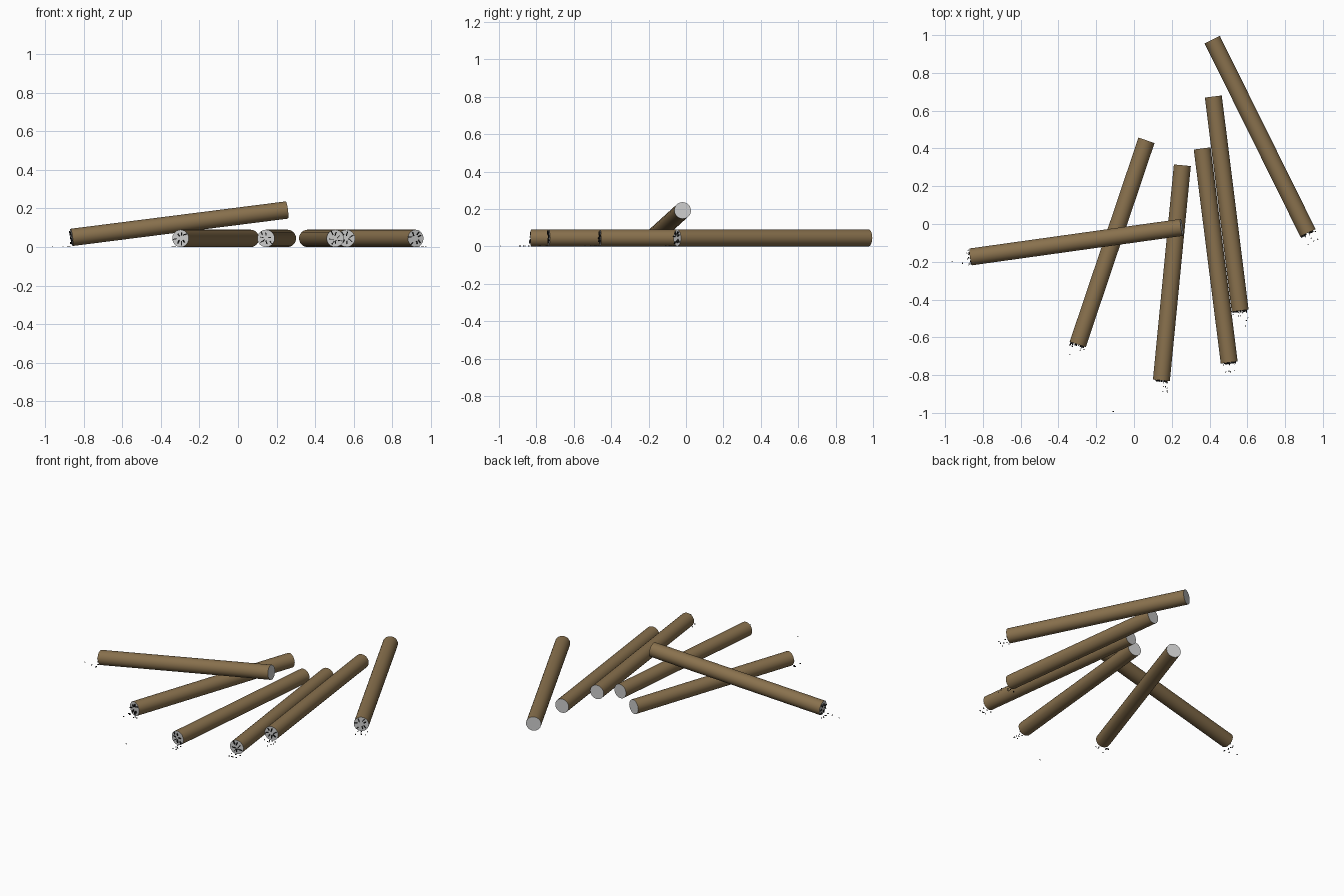
import bpy, bmesh, math, random
from mathutils import Vector, Matrix

if "Cube" in bpy.data.objects:
    bpy.data.objects.remove(bpy.data.objects["Cube"])

random.seed(4)
R, SIDES = 0.045, 24


def material(name, rgb):
    m = bpy.data.materials.new(name)
    m.diffuse_color = (*rgb, 1)
    m.use_nodes = True
    m.node_tree.nodes["Principled BSDF"].inputs["Base Color"].default_value = m.diffuse_color
    return m


bark = material("bark", (0.25, 0.165, 0.075))
char = material("char", (0.012, 0.012, 0.012))


def finish(name, bm, mat=None, smooth=False):
    me = bpy.data.meshes.new(name)
    bm.to_mesh(me)
    bm.free()
    ob = bpy.data.objects.new(name, me)
    bpy.context.collection.objects.link(ob)
    if mat:
        me.materials.append(mat)
    if smooth:
        for p in me.polygons:
            p.use_smooth = True
    return ob


def box(bm, matrix, size):
    bmesh.ops.create_cube(bm, size=1, matrix=matrix @ Matrix.Diagonal((*size, 1)))


# burnt end, sawn end
logs = [
    ((-0.863, -0.174, 0.05), (0.253, -0.018, 0.192)),
    ((-0.298, -0.638, 0.045), (0.066, 0.443, 0.045)),
    ((0.145, -0.828, 0.045), (0.256, 0.311, 0.045)),
    ((0.504, -0.733, 0.045), (0.361, 0.400, 0.045)),
    ((0.562, -0.459, 0.045), (0.420, 0.675, 0.045)),
    ((0.921, -0.047, 0.045), (0.414, 0.976, 0.045)),
]

flecks = bmesh.new()
for i, (a, b) in enumerate(logs, 1):
    a, b = Vector(a), Vector(b)
    axis = b - a
    # local frame: z runs from the burnt end to the sawn end
    frame = Matrix.Translation(a) @ axis.to_track_quat('Z', 'Y').to_matrix().to_4x4()

    # bark
    bm = bmesh.new()
    bmesh.ops.create_cone(bm, cap_ends=False, segments=SIDES, radius1=R, radius2=R,
                          depth=axis.length,
                          matrix=frame @ Matrix.Translation((0, 0, axis.length / 2)))
    finish(f"log_{i}", bm, bark, True)

    # bare wood end faces
    bm = bmesh.new()
    for z, turn in ((0, math.pi), (axis.length, 0)):
        bmesh.ops.create_circle(bm, cap_ends=True, segments=SIDES, radius=R,
                                matrix=frame @ Matrix.Translation((0, 0, z))
                                @ Matrix.Rotation(turn, 4, 'X'))
    finish(f"log_{i}_end_faces", bm)

    # charred radial splinters on the burnt end
    bm = bmesh.new()
    for k in range(7):
        ang = k * math.tau / 7 + random.uniform(-0.25, 0.25)
        length = random.uniform(0.014, 0.024)
        mid = random.uniform(0.018, R - length / 2)
        m = (frame @ Matrix.Rotation(ang, 4, 'Z') @ Matrix.Translation((mid, 0, -0.002))
             @ Matrix.Rotation(random.uniform(-0.4, 0.4), 4, 'Z'))
        box(bm, m, (length, 0.004, random.uniform(0.006, 0.014)))
    finish(f"log_{i}_char_splinters", bm, char)

    # ash flecks on the ground beyond the burnt end
    out = -Vector((axis.x, axis.y, 0)).normalized()
    side = Vector((-out.y, out.x, 0))
    for k in range(8):
        p = a + out * (0.01 + 0.05 * random.random() ** 2) + side * random.uniform(-0.04, 0.04)
        p.z = 0.002
        box(flecks, Matrix.Translation(p) @ Matrix.Rotation(random.uniform(0, 3), 4, 'Z'),
            (0.007, 0.004, 0.004))

# stray flecks further out
for x, y in ((-0.962, -0.2), (-0.11, -0.993), (-0.34, -0.69), (0.59, -0.54), (0.50, -0.78)):
    box(flecks, Matrix.Translation((x, y, 0.002)), (0.006, 0.004, 0.004))
finish("ash_flecks", flecks, char)
